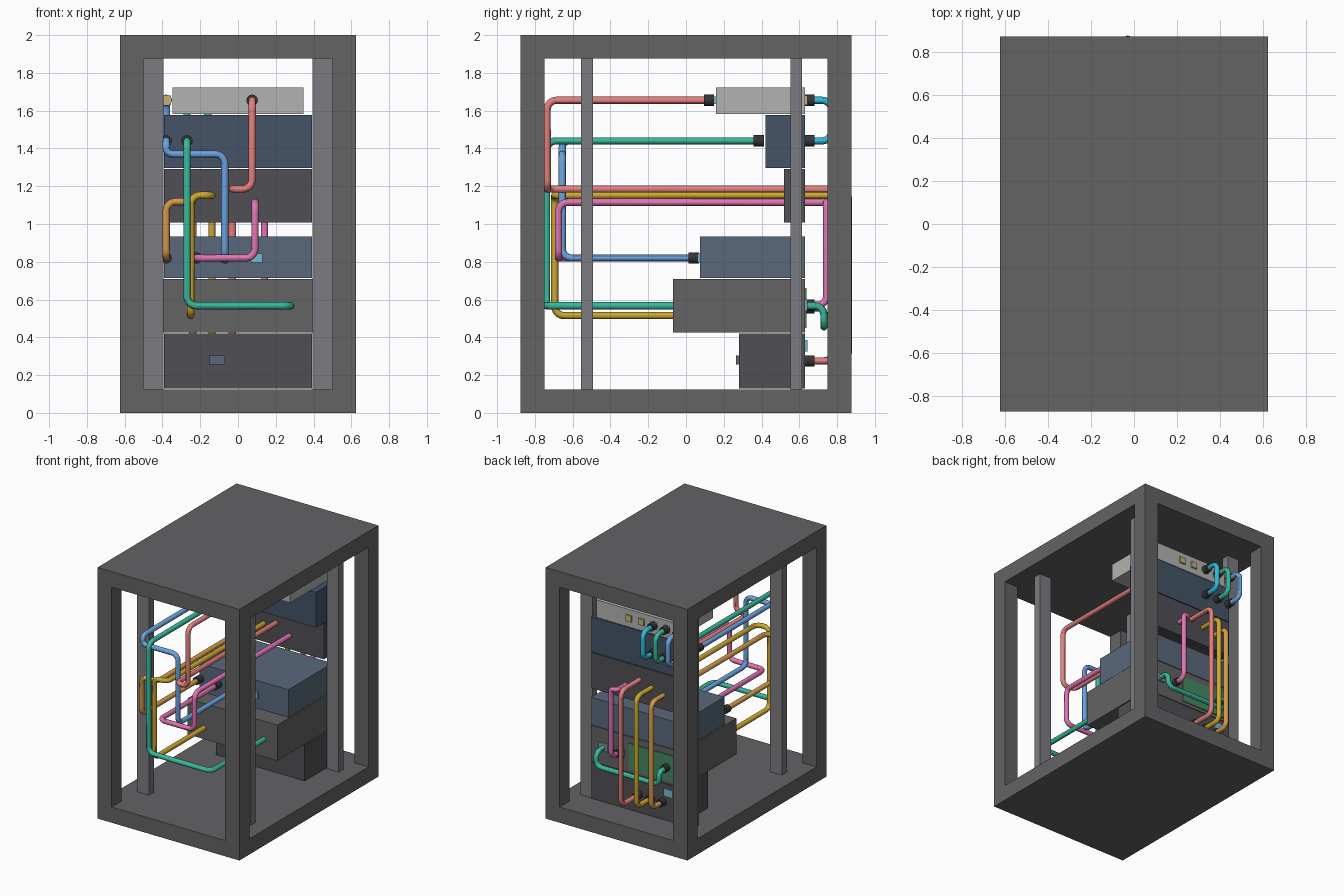
import bpy, math
from mathutils import Vector

MATS = {}
COLORS = {
    "frame": (0.125, 0.125, 0.13), "rail": (0.20, 0.20, 0.22),
    "light": (0.45, 0.45, 0.44), "navy": (0.058, 0.088, 0.135),
    "dark": (0.08, 0.08, 0.09), "slate": (0.10, 0.14, 0.20),
    "grey": (0.125, 0.125, 0.125), "black": (0.035, 0.035, 0.04),
    "board": (0.06, 0.25, 0.12), "brass": (0.55, 0.45, 0.18),
    "sky": (0.17, 0.5, 0.62), "steel": (0.3, 0.32, 0.35),
    "red": (0.78, 0.22, 0.21), "yellow": (0.62, 0.40, 0.03),
    "orange": (0.68, 0.33, 0.07), "pink": (0.75, 0.18, 0.45),
    "green": (0.04, 0.48, 0.33), "blue": (0.15, 0.37, 0.75),
    "cyan": (0.03, 0.5, 0.7),
}


def paint(ob, key):
    if key not in MATS:
        MATS[key] = bpy.data.materials.new(key + "_finish")
        MATS[key].diffuse_color = (*COLORS[key], 1)
    ob.data.materials.append(MATS[key])


def box(name, xr, yr, zr, key):
    bpy.ops.mesh.primitive_cube_add(size=1, location=[sum(r) / 2 for r in (xr, yr, zr)])
    ob = bpy.context.object
    ob.name = name
    ob.scale = [r[1] - r[0] for r in (xr, yr, zr)]
    bpy.ops.object.transform_apply(location=False, rotation=False, scale=True)
    paint(ob, key)
    return ob


def port(name, x, y, z, key, w=0.05, h=0.05):
    box(name, (x - w / 2, x + w / 2), (y - 0.012, y + 0.012), (z - h / 2, z + h / 2), key)


def plug(name, x, y, z):
    bpy.ops.mesh.primitive_cylinder_add(vertices=20, radius=0.03, depth=0.055,
                                        location=(x, y, z), rotation=(math.pi / 2, 0, 0))
    ob = bpy.context.object
    ob.name = name
    bpy.ops.object.shade_smooth_by_angle()
    paint(ob, "black")


def cable(name, pts, key, bend=0.05, steps=6):
    # round every corner of the path with a short arc
    pts = [Vector(p) for p in pts]
    path = [pts[0]]
    for a, b, c in zip(pts, pts[1:], pts[2:]):
        u, v = (a - b), (c - b)
        r = min(bend, u.length * 0.48, v.length * 0.48)
        u, v = u.normalized() * r, v.normalized() * r
        for i in range(steps + 1):
            t = math.pi / 2 * i / steps
            path.append(b + u * (1 - math.sin(t)) + v * (1 - math.cos(t)))
    path.append(pts[-1])
    cu = bpy.data.curves.new(name, "CURVE")
    cu.dimensions = "3D"
    cu.bevel_depth = 0.019
    cu.bevel_resolution = 4
    cu.use_fill_caps = True
    sp = cu.splines.new("POLY")
    sp.points.add(len(path) - 1)
    for p, co in zip(sp.points, path):
        p.co = (*co, 1)
    ob = bpy.data.objects.new(name, cu)
    bpy.context.collection.objects.link(ob)
    bpy.ops.object.select_all(action="DESELECT")
    bpy.context.view_layer.objects.active = ob
    ob.select_set(True)
    bpy.ops.object.convert(target="MESH")
    ob = bpy.context.object
    ob.name = name
    bpy.ops.object.shade_smooth_by_angle()
    paint(ob, key)


# cabinet frame
X, Y, T = 0.625, 0.875, 0.125
box("cabinet_base", (-X, X), (-Y, Y), (0, T), "frame")
box("cabinet_top", (-X, X), (-Y, Y), (2 - T, 2), "frame")
for sx in (-1, 1):
    xo = sorted((sx * X, sx * (X - T)))
    for sy in (-1, 1):
        box("corner_post", xo, sorted((sy * Y, sy * (Y - T))), (T, 2 - T), "frame")
    xi = sorted((sx * 0.5, sx * 0.395))
    for yr in ((-0.555, -0.492), (0.553, 0.615)):
        box("mounting_rail", xi, yr, (T, 2 - T), "rail")

# rack units, flush at the back
B = 0.63
for name, w, y0, z0, z1, key in (
        ("patch_panel", 0.348, 0.16, 1.583, 1.722, "light"),
        ("network_switch", 0.392, 0.42, 1.297, 1.578, "navy"),
        ("cable_panel", 0.392, 0.52, 1.007, 1.291, "dark"),
        ("router", 0.392, 0.075, 0.715, 0.935, "slate"),
        ("server", 0.396, -0.07, 0.425, 0.71, "grey"),
        ("power_unit", 0.392, 0.28, 0.13, 0.42, "dark")):
    box(name, (-w, w), (y0, B), (z0, z1), key)

# panel details
box("circuit_board", (-0.35, 0.06), (B, 0.637), (0.45, 0.66), "board")
for x in (0.14, 0.28):
    port("server_port", x, B, 0.57, "steel", 0.08, 0.06)
for i in range(5):
    port("patch_port", -0.38 + 0.11 * i, B, 1.655, "brass")
port("power_port", -0.29, B, 0.355, "sky", 0.08, 0.06)
port("power_front_port", -0.11, 0.277, 0.28, "slate", 0.08, 0.05)
port("router_front_port", 0.1, 0.073, 0.82, "sky", 0.06, 0.05)
port("patch_front_port", 0.075, 0.157, 1.655, "sky", 0.04, 0.04)

# rear patch leads between the top two units
for x, key in ((-0.38, "blue"), (-0.27, "green"), (-0.16, "cyan")):
    cable("patch_lead", [(x, 0.66, 1.655), (x, 0.77, 1.655), (x, 0.77, 1.44), (x, 0.66, 1.44)], key)
    for z in (1.655, 1.44):
        plug("patch_plug", x, 0.652, z)

# red cable
cable("red_cable", [(0.075, 0.12, 1.655), (0.075, -0.735, 1.655), (0.075, -0.735, 1.185),
                    (-0.03, -0.735, 1.185), (-0.03, 0.86, 1.185), (-0.03, 0.86, 0.275),
                    (-0.03, 0.66, 0.275)], "red")
# yellow cable
cable("yellow_cable", [(-0.25, -0.04, 0.515), (-0.25, -0.695, 0.515), (-0.25, -0.695, 1.152),
                       (-0.137, -0.695, 1.152), (-0.137, 0.82, 1.152), (-0.137, 0.82, 0.275),
                       (-0.137, 0.66, 0.275)], "yellow")
# orange cable
cable("orange_cable", [(-0.38, 0.04, 0.82), (-0.38, -0.67, 0.82), (-0.38, -0.67, 1.118),
                       (-0.24, -0.67, 1.118), (-0.24, 0.78, 1.118), (-0.24, 0.78, 0.275),
                       (-0.24, 0.66, 0.275)], "orange")
# pink cable
cable("pink_cable", [(-0.22, 0.04, 0.82), (-0.22, -0.675, 0.82), (0.09, -0.675, 0.82),
                     (0.09, -0.675, 1.115), (0.09, 0.745, 1.115), (0.14, 0.745, 1.115),
                     (0.14, 0.745, 0.57), (0.14, 0.62, 0.57)], "pink")
# green cable, passing through the server and looping back
cable("green_cable", [(-0.27, 0.38, 1.44), (-0.27, -0.738, 1.44), (-0.27, -0.738, 0.567),
                      (0.28, -0.738, 0.567), (0.28, 0.73, 0.567), (0.28, 0.73, 0.455),
                      (-0.275, 0.73, 0.455), (-0.275, 0.73, 0.557), (-0.275, 0.66, 0.557)], "green")
# blue cable
cable("blue_cable", [(-0.38, 0.38, 1.44), (-0.38, -0.655, 1.44), (-0.38, -0.655, 1.37),
                     (-0.07, -0.655, 1.37), (-0.07, -0.655, 0.82), (-0.07, 0.04, 0.82)], "blue")

# cable plugs
for x, y, z in ((0.075, 0.122, 1.655), (-0.38, 0.385, 1.44), (-0.27, 0.385, 1.44),
                (-0.38, 0.042, 0.82), (-0.22, 0.042, 0.82), (-0.07, 0.042, 0.82),
                (-0.03, 0.652, 0.275), (-0.137, 0.652, 0.275), (-0.24, 0.652, 0.275),
                (-0.275, 0.652, 0.557), (0.14, 0.652, 0.57)):
    plug("cable_plug", x, y, z)
